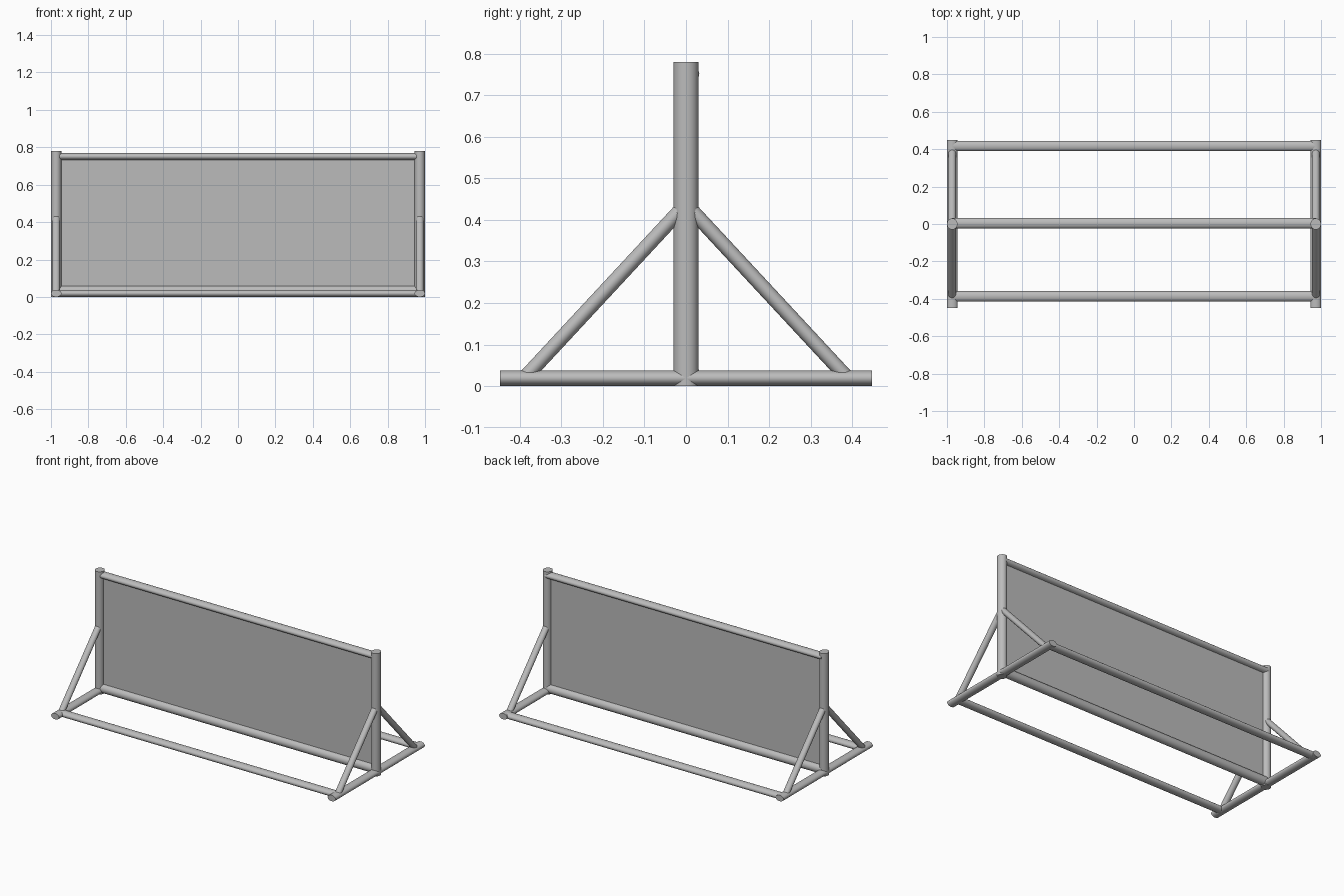
import bpy
from mathutils import Vector, Matrix

cube = bpy.data.objects.get("Cube")
if cube:
    bpy.data.objects.remove(cube, do_unlink=True)

grey = bpy.data.materials.new("steel grey")
grey.use_nodes = True
colour = (0.5, 0.5, 0.5, 1)
grey.diffuse_color = colour
grey.node_tree.nodes["Principled BSDF"].inputs["Base Color"].default_value = colour


def finish(name):
    ob = bpy.context.object
    ob.name = name
    ob.data.materials.append(grey)
    return ob


def tube(name, start, end, side, wide, deep):
    """Oval tube; wide is its half width along the side axis."""
    a, b = Vector(start), Vector(end)
    z = (b - a).normalized()
    x = Vector(side)
    y = z.cross(x)
    bpy.ops.mesh.primitive_cylinder_add(vertices=24, radius=1, depth=1)
    ob = finish(name)
    turn = Matrix((x, y, z)).transposed().to_4x4()
    size = Matrix.Diagonal((wide, deep, (b - a).length, 1))
    ob.data.transform(Matrix.Translation((a + b) / 2) @ turn @ size)
    bpy.ops.object.shade_smooth_by_angle()


X, Y = (1, 0, 0), (0, 1, 0)
post_x = 0.972

# End frames: post, foot and two braces on each side
for side, s in (("left", 1), ("right", -1)):
    x = s * post_x
    tube(side + "_post", (x, 0, 0), (x, 0, 0.78), X, 0.028, 0.03)
    tube(side + "_foot", (x, -0.448, 0.019), (x, 0.448, 0.019), X, 0.028, 0.019)
    for end, d in (("front", -1), ("back", 1)):
        tube(f"{side}_{end}_brace", (x, d * 0.39, 0.018), (x, d * 0.01, 0.427), X, 0.02, 0.0175)

# Long rails between the frames
rails = (("front_rail", -0.387, 0.019, 0.019), ("back_rail", 0.417, 0.019, 0.019),
         ("bottom_rail", 0.004, 0.032, 0.028), ("top_rail", 0.004, 0.751, 0.019))
for name, y, z, deep in rails:
    tube(name, (-post_x, y, z), (post_x, y, z), Y, 0.028, deep)

# Thin board filling the upright frame
bpy.ops.mesh.primitive_cube_add(size=1)
board = finish("board")
board.data.transform(Matrix.Translation((0, 0.004, 0.395)) @ Matrix.Diagonal((1.92, 0.008, 0.7, 1)))
